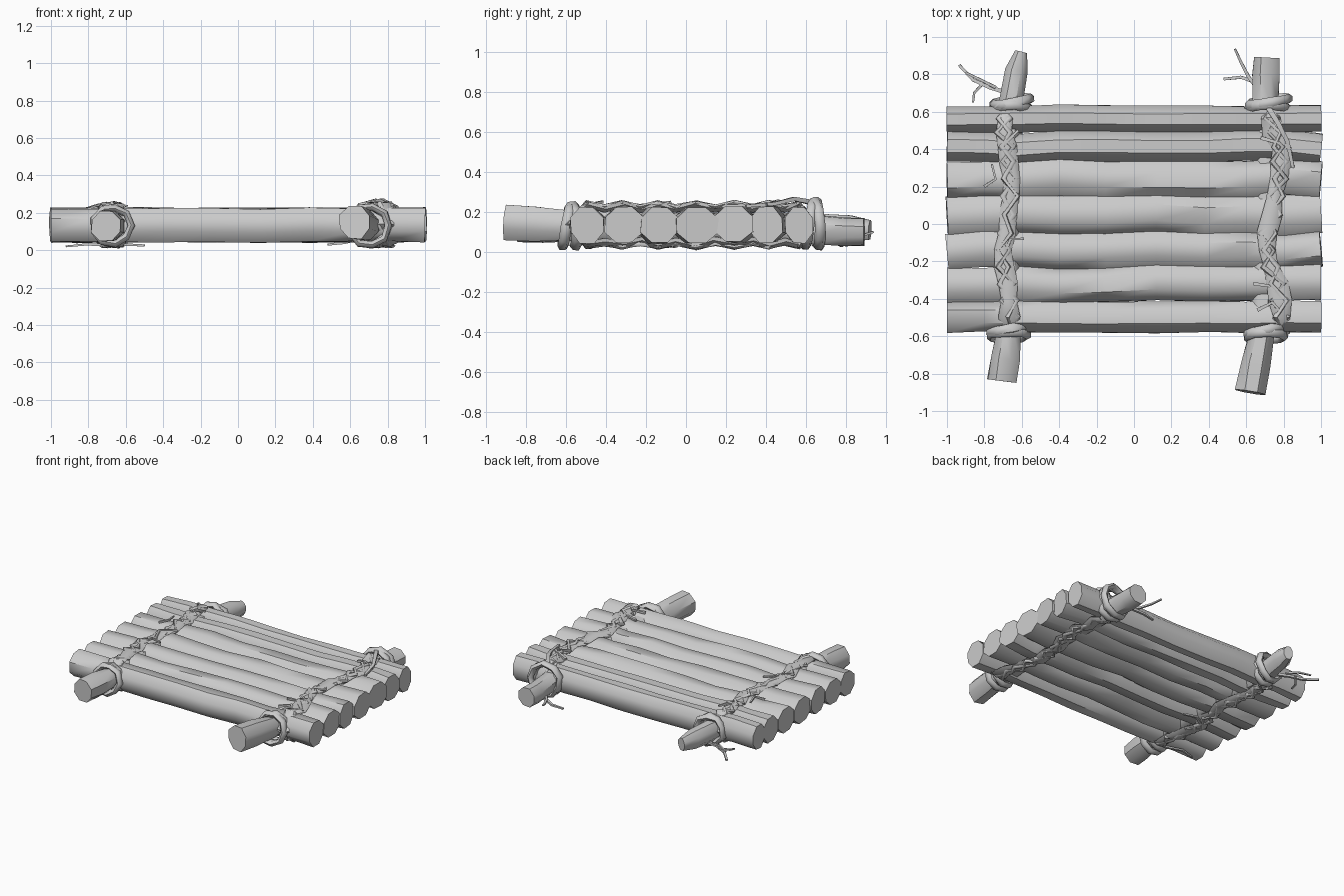
import bpy, bmesh, math, random
from mathutils import Vector

if "Cube" in bpy.data.objects:
    bpy.data.objects.remove(bpy.data.objects["Cube"])

random.seed(7)
X, Z = Vector((1, 0, 0)), Vector((0, 0, 1))


def tube(name, pts, radii, sides=8, ref=Z, jitter=0.0, closed=False, angle=45):
    """Sweep an elliptical ring along pts; radii = (across, along ref) for each point."""
    bm = bmesh.new()
    pts = [Vector(p) for p in pts]
    n = len(pts)
    rings = []
    for i, p in enumerate(pts):
        a = pts[(i - 1) % n] if closed else pts[max(i - 1, 0)]
        b = pts[(i + 1) % n] if closed else pts[min(i + 1, n - 1)]
        t = (b - a).normalized()
        u = t.cross(ref).normalized()
        v = u.cross(t)
        ring = []
        for k in range(sides):
            w = 2 * math.pi * (k + 0.5) / sides
            f = 1 + random.uniform(-jitter, jitter)
            ring.append(bm.verts.new(p + f * (u * radii[i][0] * math.cos(w) + v * radii[i][1] * math.sin(w))))
        rings.append(ring)
    for i in range(n if closed else n - 1):
        r, s = rings[i], rings[(i + 1) % n]
        for k in range(sides):
            m = (k + 1) % sides
            bm.faces.new((r[k], r[m], s[m], s[k]))
    if not closed:
        bm.faces.new(rings[0][::-1])
        bm.faces.new(rings[-1])
    bmesh.ops.recalc_face_normals(bm, faces=bm.faces)
    mesh = bpy.data.meshes.new(name)
    bm.to_mesh(mesh)
    bm.free()
    ob = bpy.data.objects.new(name, mesh)
    bpy.context.collection.objects.link(ob)
    bpy.ops.object.select_all(action='DESELECT')
    ob.select_set(True)
    bpy.context.view_layer.objects.active = ob
    bpy.ops.object.shade_smooth_by_angle(angle=math.radians(angle))
    return ob


# Deck logs lying side by side along x
edges = [-0.58, -0.41, -0.23, -0.05, 0.15, 0.335, 0.49, 0.635]
logs = [((a + b) / 2, (b - a) / 2) for a, b in zip(edges, edges[1:])]
stations = [-1, -0.8, -0.62, -0.4, -0.15, 0.12, 0.38, 0.6, 0.8, 1]
for i, (y, r) in enumerate(logs):
    outer = i in (0, len(logs) - 1)
    pts, rad = [], []
    for x in stations:
        wob = 0.004 if outer else 0.012
        pts.append((x, y + random.uniform(-wob, wob), 0.135 + random.uniform(-0.004, 0.004)))
        rad.append((r * (1.05 if outer else 1.14), 0.096))
    tube(f"deck_log_{i + 1}", pts, rad, 8, jitter=0.05)

# Cross poles running through the lashings
tube("left_cross_pole",
     [(-0.705, -0.84, 0.13), (-0.69, -0.72, 0.13), (-0.67, -0.58, 0.13), (-0.66, 0, 0.13),
      (-0.665, 0.62, 0.12), (-0.63, 0.82, 0.115), (-0.605, 0.92, 0.11)],
     [(0.085, 0.085), (0.083, 0.088), (0.07, 0.08), (0.07, 0.07), (0.07, 0.075), (0.066, 0.075), (0.035, 0.05)],
     8, jitter=0.06)
tube("right_cross_pole",
     [(0.625, -0.9, 0.15), (0.65, -0.75, 0.14), (0.685, -0.58, 0.13), (0.7, 0, 0.13),
      (0.705, 0.64, 0.11), (0.705, 0.8, 0.1), (0.71, 0.89, 0.1)],
     [(0.09, 0.094), (0.088, 0.09), (0.07, 0.08), (0.07, 0.07), (0.072, 0.078), (0.076, 0.075), (0.076, 0.073)],
     8, jitter=0.06)


def wrap(name, xfun, wide, thick, lift, sway):
    """Rope loop over and under all the logs, dipping at each groove."""
    path = []
    for side in (1, -1):
        run = []
        for i, (y, r) in enumerate(logs):
            run.append((y, 0.095 + lift))
            if i < len(logs) - 1:
                run.append((edges[i + 1], 0.075 + lift))
        run = run if side > 0 else run[::-1]
        path += [(y, 0.135 + side * h) for y, h in run]
        path.append((edges[-1] + lift, 0.135) if side > 0 else (edges[0] - lift, 0.135))
    pts = [(xfun(y) + sway * (-1) ** i + random.uniform(-0.012, 0.012), y, z + random.uniform(-0.005, 0.005))
           for i, (y, z) in enumerate(path)]
    rad = [(thick, wide * random.uniform(0.8, 1.25)) for _ in pts]
    tube(name, pts, rad, 6, ref=X, jitter=0.1, closed=True, angle=60)


def left_line(y):
    return -0.675 + 0.02 * math.sin(9 * y)


def right_line(y):
    return 0.75 + 0.035 * math.sin(8 * y - 0.8)


for side, line in (("left", left_line), ("right", right_line)):
    wrap(f"{side}_rope_band", line, 0.05, 0.02, 0.005, 0)
    wrap(f"{side}_rope_strand_a", line, 0.016, 0.012, 0.015, 0.035)
    wrap(f"{side}_rope_strand_b", line, 0.014, 0.012, 0.017, -0.03)

# Rope knots circling the poles where they leave the deck
Y = Vector((0, 1, 0))
knots = [("left_front", -0.675, -0.575, 0.13, 0.1), ("left_rear", -0.655, 0.635, 0.13, 0.1),
         ("right_front", 0.70, -0.58, 0.13, 0.105), ("right_rear", 0.715, 0.635, 0.14, 0.115)]
for name, x, y, z, r in knots:
    for j, dy in enumerate((-0.018, 0.018)):
        ring = [(x + r * math.cos(a) * random.uniform(0.88, 1.05), y + dy + 0.02 * math.sin(a + 2 * j),
                 z + r * math.sin(a) * random.uniform(0.92, 1.05))
                for a in (2 * math.pi * k / 9 for k in range(9))]
        tube(f"{name}_knot_{j + 1}", ring, [(0.022, 0.028)] * 9, 6, ref=Y, jitter=0.12, closed=True, angle=60)

# Loose rope tails and frayed ends: path, half width
tails = [
    ([(-0.67, 0.7, 0.06), (-0.77, 0.73, 0.07), (-0.86, 0.77, 0.06), (-0.935, 0.85, 0.05)], 0.016),
    ([(-0.74, 0.73, 0.08), (-0.82, 0.77, 0.1), (-0.9, 0.81, 0.09)], 0.012),
    ([(-0.8, 0.76, 0.07), (-0.855, 0.7, 0.05), (-0.86, 0.65, 0.04)], 0.011),
    ([(0.66, 0.72, 0.08), (0.61, 0.79, 0.07), (0.57, 0.87, 0.08), (0.54, 0.935, 0.1)], 0.014),
    ([(0.65, 0.76, 0.06), (0.57, 0.785, 0.04), (0.48, 0.775, 0.03)], 0.014),
    ([(0.68, 0.46, 0.23), (0.75, 0.44, 0.25), (0.84, 0.40, 0.235)], 0.015),
    ([(0.72, 0.62, 0.25), (0.77, 0.54, 0.265), (0.82, 0.44, 0.24), (0.85, 0.3, 0.23)], 0.02),
    ([(0.64, -0.32, 0.235), (0.72, -0.33, 0.245), (0.8, -0.4, 0.235)], 0.013),
    ([(0.66, -0.46, 0.235), (0.74, -0.42, 0.25), (0.81, -0.5, 0.235)], 0.014),
    ([(-0.8, 0.2, 0.225), (-0.74, 0.24, 0.245), (-0.76, 0.32, 0.235)], 0.011),
    ([(-0.72, 0.40, 0.235), (-0.66, 0.46, 0.255), (-0.62, 0.5, 0.24)], 0.014),
    ([(-0.7, -0.18, 0.235), (-0.66, -0.08, 0.25), (-0.59, -0.08, 0.235)], 0.013),
    ([(-0.68, -0.1, 0.03), (-0.6, -0.05, 0.03), (-0.5, -0.07, 0.025)], 0.015),
    ([(-0.7, -0.5, 0.03), (-0.82, -0.46, 0.03), (-0.92, -0.48, 0.02)], 0.012),
]
for i, (pts, w) in enumerate(tails):
    n = len(pts)
    rad = [(w * (1 - 0.5 * k / n), 0.8 * w * (1 - 0.5 * k / n)) for k in range(n)]
    tube(f"rope_tail_{i + 1}", pts, rad, 4, jitter=0.1)
